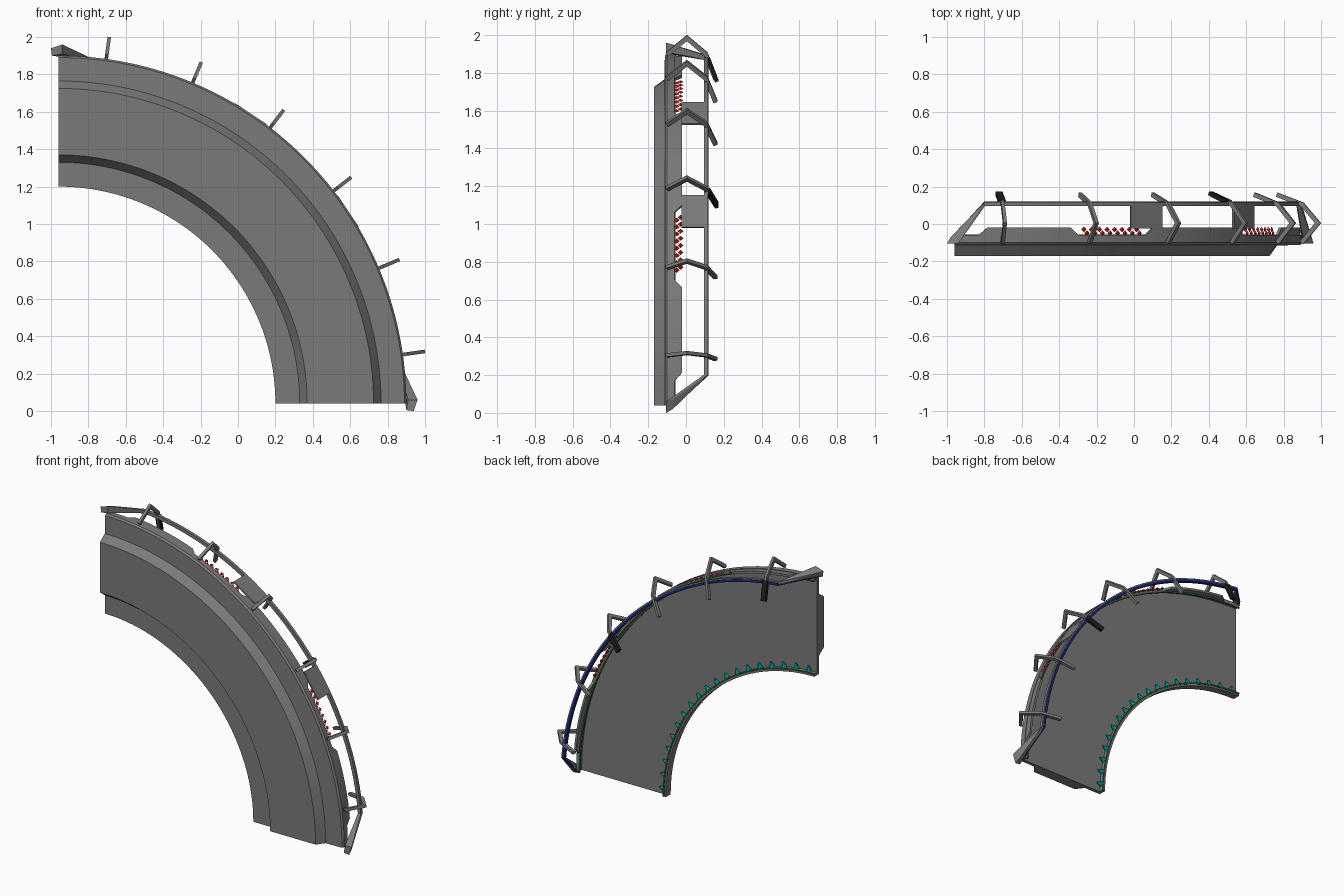
import bpy, bmesh, math
from mathutils import Vector

if "Cube" in bpy.data.objects:
    bpy.data.objects.remove(bpy.data.objects["Cube"])

CX, CZ = -0.96, 0.04          # centre of the quarter ring


def material(name, rgb):
    m = bpy.data.materials.new(name)
    m.diffuse_color = (*rgb, 1)
    m.use_nodes = True
    m.node_tree.nodes["Principled BSDF"].inputs["Base Color"].default_value = m.diffuse_color
    return m


GRAY = material("gray metal", (0.195, 0.195, 0.195))
BLACK = material("black", (0.012, 0.012, 0.012))
RED = material("lamp red", (0.8, 0.02, 0.02))
TEAL = material("lamp teal", (0.0, 0.4, 0.4))
BLUE = material("dark blue", (0.01, 0.02, 0.17))
GREEN = material("dark green", (0.03, 0.11, 0.03))


def polar(r, y, deg):
    a = math.radians(deg)
    return Vector((CX + r * math.cos(a), y, CZ + r * math.sin(a)))


def finish(bm, name, mat, smooth=False):
    bmesh.ops.recalc_face_normals(bm, faces=bm.faces)
    me = bpy.data.meshes.new(name)
    bm.to_mesh(me)
    bm.free()
    me.materials.append(mat)
    ob = bpy.data.objects.new(name, me)
    bpy.context.collection.objects.link(ob)
    if smooth:
        bpy.ops.object.select_all(action='DESELECT')
        ob.select_set(True)
        bpy.context.view_layer.objects.active = ob
        bpy.ops.object.shade_smooth_by_angle(angle=math.radians(20))
    return ob


def loft(bm, rings):
    """Join equal closed outlines and cap both ends."""
    rows = [[bm.verts.new(p) for p in ring] for ring in rings]
    n = len(rows[0])
    for a, b in zip(rows, rows[1:]):
        for i in range(n):
            bm.faces.new((a[i], a[(i + 1) % n], b[(i + 1) % n], b[i]))
    bm.faces.new(rows[0])
    bm.faces.new(rows[-1][::-1])


def sweep(name, profile, a0, a1, mat, slant=0.0):
    """Revolve an (r, y) outline; slant pulls the ends in toward the back."""
    bm = bmesh.new()
    n = max(2, round((a1 - a0) / 1.8))
    y0 = min(y for _, y in profile)
    rings = []
    for k in range(n + 1):
        t = k / n
        rings.append([polar(r, y, a0 + (a1 - a0) * t + slant * (y - y0) * (1 - 2 * t))
                      for r, y in profile])
    loft(bm, rings)
    return finish(bm, name, mat, True)


def rect(r0, r1, y0, y1):
    return [(r0, y0), (r1, y0), (r1, y1), (r0, y1)]


def bar(bm, path, thick, half, deg):
    """Bent flat bar: (r, y) outer path, thickened inward, width along the arc."""
    pts = [Vector(p) for p in path]
    a = math.radians(deg)
    tangent = Vector((-math.sin(a), 0, math.cos(a))) * half
    rings = []
    for i, p in enumerate(pts):
        d0 = (pts[i] - pts[i - 1]).normalized() if i else None
        d1 = (pts[i + 1] - pts[i]).normalized() if i < len(pts) - 1 else None
        d = ((d0 or d1) + (d1 or d0)).normalized()
        nrm = Vector((-d.y, d.x)) * thick / max(0.5, d.dot(d0 or d1))
        q = p + nrm
        if q.x > p.x:
            q = p - nrm
        o, i2 = polar(p.x, p.y, deg), polar(q.x, q.y, deg)
        rings.append([o - tangent, o + tangent, i2 + tangent, i2 - tangent])
    loft(bm, rings)


def cone(bm, base, axis, radius, height, sides):
    rot = Vector((0, 0, 1)).rotation_difference(axis).to_matrix().to_4x4()
    rot.translation = base + axis * height / 2
    bmesh.ops.create_cone(bm, cap_ends=True, segments=sides, radius1=radius,
                          radius2=radius * 0.3, depth=height, matrix=rot)


# Main curved panel: raised front plate, flanges, shallow lips at the back
sweep("curved_panel", [(1.16, -.115), (1.29, -.115), (1.33, -.17), (1.685, -.17),
      (1.725, -.115), (1.85, -.112), (1.86, -.10), (1.86, -.06), (1.838, -.06),
      (1.838, -.09), (1.18, -.09), (1.18, -.06), (1.16, -.06)], 0, 90, GRAY)

# Outer strip segments, leaving gaps for the red lamps
for i, (a0, a1) in enumerate([(4, 21), (33.5, 56.5), (69, 86)]):
    sweep(f"outer_strip_{i}", rect(1.84, 1.856, -.06, -.02), a0, a1, GRAY, 35)

# Green edging along both lips
sweep("outer_green_edge", rect(1.828, 1.838, -.065, -.056), 0, 90, GREEN)
sweep("inner_green_edge", rect(1.172, 1.182, -.065, -.056), 0, 90, GREEN)

# Red lamps: two rows in each gap
bm = bmesh.new()
for start, stop in ((22.8, 32.6), (57.6, 68)):
    for row, y in enumerate((-.049, -.029)):
        for k in range(8):
            deg = start + (stop - start) * (k + 0.4 * row) / 7.4
            axis = (polar(1, 0, deg) - polar(0, 0, deg)).normalized()
            cone(bm, polar(1.846, y, deg), axis, .0155, .008, 4)
finish(bm, "red_lamps", RED)

# Teal lamps along the inner lip
bm = bmesh.new()
for k in range(19):
    deg = 2.5 + 85 * k / 18
    axis = (polar(1, 0, deg) - polar(0, 0, deg)).normalized()
    cone(bm, polar(1.183, -.074, deg), axis, .019, .036, 8)
finish(bm, "teal_lamps", TEAL)

# Guard rail at the back with a blue face
sweep("rail", rect(1.838, 1.86, .095, .117), 5, 85, GRAY)
sweep("rail_blue_face", [(1.835, .097), (1.838, .097), (1.838, .117), (1.852, .117),
                         (1.852, .12), (1.835, .12)], 5, 85, BLUE)

# Flared rail ends, the upper one mirrored across the diagonal
end = [(.90, -.105, .005), (.94, -.105, 0), (.96, -.105, .06), (.91, -.105, .06),
       (.935, -.07, .02), (.95, -.07, .07)]
end = [Vector(p) for p in end] + [polar(r, y, 5) for r, y in rect(1.838, 1.86, .095, .117)]
blue = [polar(r, y, 5) for r, y in rect(1.835, 1.845, .1, .121)]
blue += [Vector((.90, -.095, .02)), Vector((.907, -.075, .02)), Vector((.90, -.085, .035))]


def flip(p):
    return Vector((CX + p.z - CZ, p.y, CZ + p.x - CX))


for label, f in (("lower", lambda p: p), ("upper", flip)):
    for part, pts, mat in (("rail_end", end, GRAY), ("rail_end_blue", blue, BLUE)):
        bm = bmesh.new()
        vs = [bm.verts.new(f(p)) for p in pts]
        bmesh.ops.convex_hull(bm, input=vs)
        loose = [v for v in bm.verts if not v.link_faces]
        bmesh.ops.delete(bm, geom=loose, context='VERTS')
        finish(bm, f"{label}_{part}", mat)

# Six bent brackets over the outer edge; two carry a dark grip
angles = [8.1 + 14.8 * k for k in range(6)]
for k, deg in enumerate(angles):
    bm = bmesh.new()
    bar(bm, [(1.885, -.108), (1.979, 0.005), (1.885, .115), (1.745, .168)], .024, .0095, deg)
    finish(bm, f"bracket_{k}", GRAY)
    if k in (2, 5):
        bm = bmesh.new()
        bar(bm, [(1.86, .126), (1.735, .173)], .02, .019, deg)
        finish(bm, f"bracket_grip_{k}", BLACK)

# Flat outer plates between strip and rail
for k, deg in enumerate((33.6, 56.4)):
    bm = bmesh.new()
    bar(bm, [(1.86, -.025), (1.86, .097)], .01, .101, deg)
    finish(bm, f"outer_plate_{k}", GRAY)
